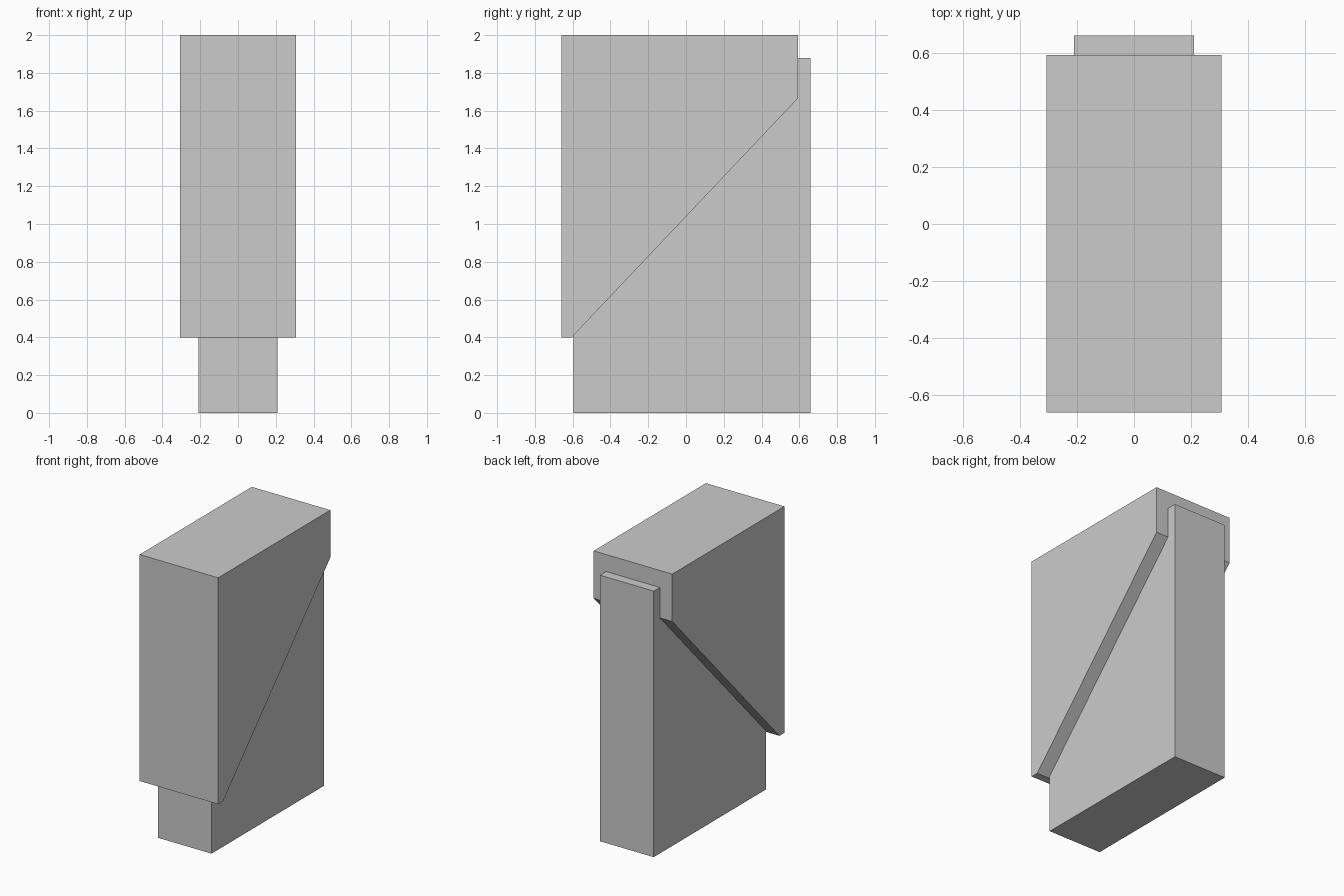
import bpy
import bmesh

if "Cube" in bpy.data.objects:
    bpy.data.objects.remove(bpy.data.objects["Cube"])


def extrude_profile(name, profile, half_width):
    """Extrude a closed (y, z) side profile symmetrically along x."""
    bm = bmesh.new()
    face = bm.faces.new([bm.verts.new((-half_width, y, z)) for y, z in profile])
    geom = bmesh.ops.extrude_face_region(bm, geom=[face])["geom"]
    verts = [g for g in geom if isinstance(g, bmesh.types.BMVert)]
    bmesh.ops.translate(bm, verts=verts, vec=(2 * half_width, 0, 0))
    bmesh.ops.recalc_face_normals(bm, faces=bm.faces)
    mesh = bpy.data.meshes.new(name)
    bm.to_mesh(mesh)
    bm.free()
    obj = bpy.data.objects.new(name, mesh)
    bpy.context.collection.objects.link(obj)
    return obj


# Narrow upright block, standing on the ground
extrude_profile("inner_block",
                [(-0.595, 0), (0.66, 0), (0.66, 1.88), (-0.595, 1.88)], 0.21)

# Wider cover with the slanted lower edge
extrude_profile("slanted_cover",
                [(-0.66, 0.4), (-0.605, 0.4), (0.592, 1.665),
                 (0.592, 2), (-0.66, 2)], 0.307)
